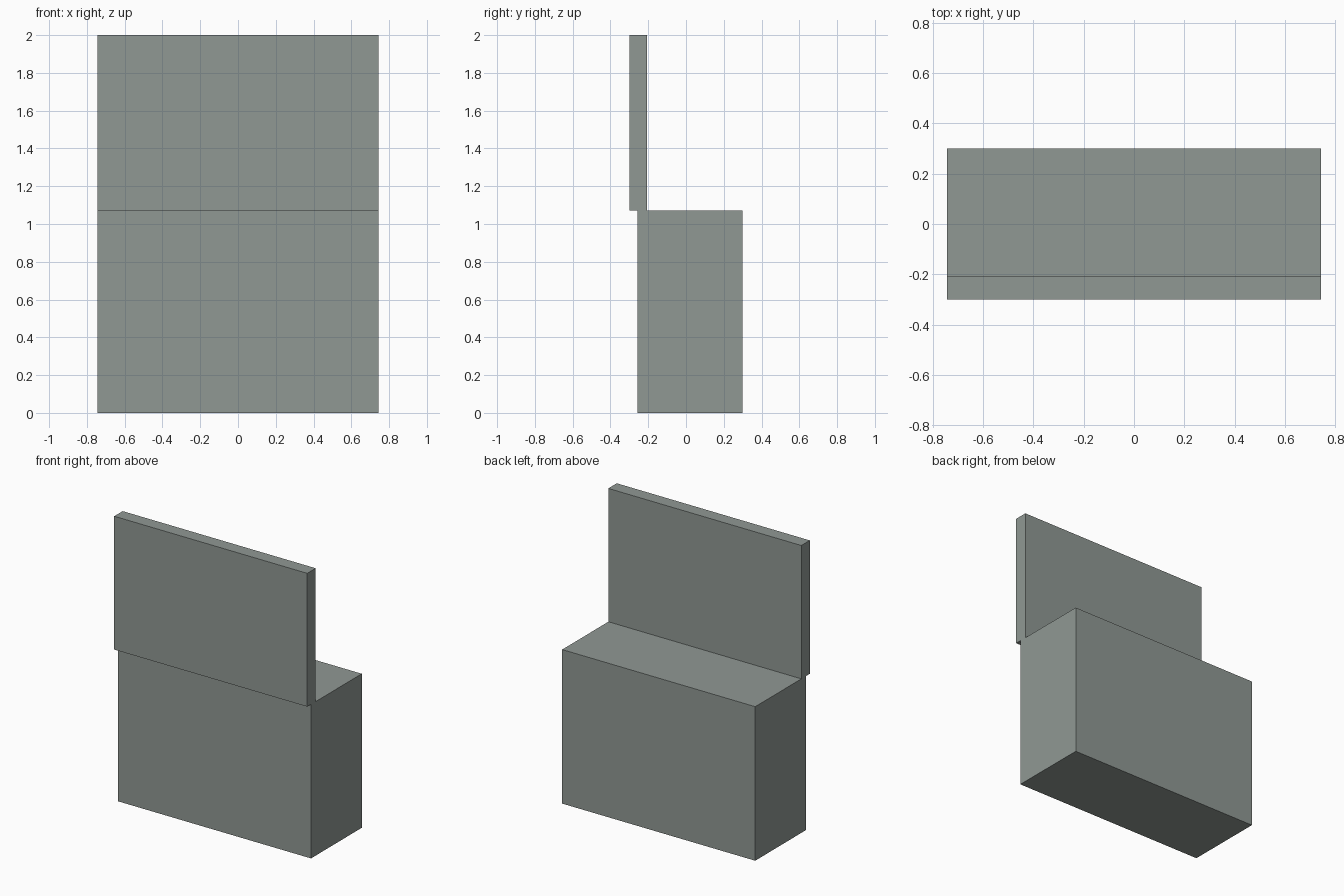
import bpy
import bmesh
from mathutils import Vector

if "Cube" in bpy.data.objects:
    bpy.data.objects.remove(bpy.data.objects["Cube"])

# Single grey-green finish
grey = bpy.data.materials.new("grey_green")
grey.diffuse_color = (0.28, 0.315, 0.296, 1.0)
grey.use_nodes = True
grey.node_tree.nodes["Principled BSDF"].inputs["Base Color"].default_value = grey.diffuse_color


def box(name, lo, hi):
    lo, hi = Vector(lo), Vector(hi)
    bm = bmesh.new()
    bmesh.ops.create_cube(bm, size=1.0)
    bmesh.ops.scale(bm, vec=hi - lo, verts=bm.verts)
    bmesh.ops.translate(bm, vec=(lo + hi) / 2, verts=bm.verts)
    mesh = bpy.data.meshes.new(name)
    bm.to_mesh(mesh)
    bm.free()
    mesh.materials.append(grey)
    obj = bpy.data.objects.new(name, mesh)
    bpy.context.collection.objects.link(obj)
    return obj


W = 0.743      # half width
SPLIT = 1.072  # height where the panel meets the base

# Deep lower block
box("base_block", (-W, -0.258, 0), (W, 0.3, SPLIT))

# Thin upright panel, overhanging the front edge of the base
box("upright_panel", (-W, -0.3, SPLIT), (W, -0.207, 2.0))
